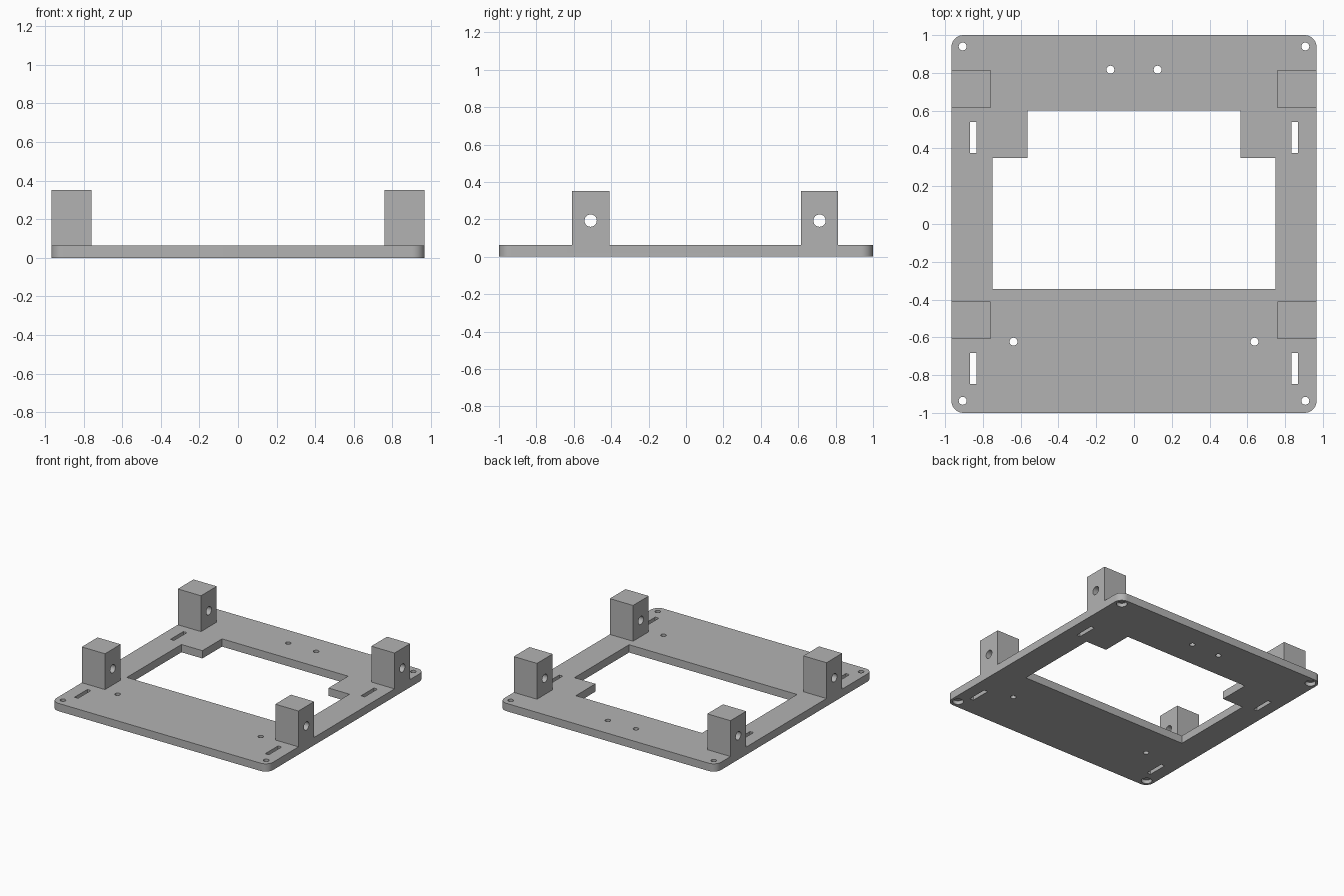
import bpy
import bmesh
from math import pi, radians
from mathutils import Matrix, Vector

cube = bpy.data.objects.get("Cube")
if cube:
    bpy.data.objects.remove(cube, do_unlink=True)

GREY = (0.45, 0.45, 0.45, 1)
grey = bpy.data.materials.new("plain grey")
grey.use_nodes = True
grey.diffuse_color = GREY
grey.node_tree.nodes["Principled BSDF"].inputs["Base Color"].default_value = GREY

HALF_X, HALF_Y, THICK, TOP = 0.967, 1.0, 0.063, 0.352


def add_box(bm, x, y, z):
    """Box from three (low, high) ranges."""
    size = [b - a for a, b in (x, y, z)]
    mid = Vector([(a + b) / 2 for a, b in (x, y, z)])
    return bmesh.ops.create_cube(
        bm, size=1, matrix=Matrix.Translation(mid) @ Matrix.Diagonal((*size, 1)))


def add_rod(bm, centre, radius, length, axis="Z"):
    turn = Matrix.Rotation(pi / 2, 4, "Y") if axis == "X" else Matrix()
    bmesh.ops.create_cone(
        bm, cap_ends=True, segments=32, radius1=radius, radius2=radius,
        depth=length, matrix=Matrix.Translation(centre) @ turn)


def make_object(name, bm):
    mesh = bpy.data.meshes.new(name)
    bm.to_mesh(mesh)
    bm.free()
    mesh.materials.append(grey)
    obj = bpy.data.objects.new(name, mesh)
    bpy.context.collection.objects.link(obj)
    return obj


def combine(target, tool, operation):
    """Apply a boolean, then discard the tool object."""
    mod = target.modifiers.new(operation.lower(), "BOOLEAN")
    mod.operation, mod.solver, mod.object = operation, "EXACT", tool
    mod.use_self = True
    tool.hide_render = True
    bpy.context.view_layer.objects.active = target
    bpy.ops.object.modifier_apply(modifier=mod.name)
    bpy.data.objects.remove(tool, do_unlink=True)


# Base plate with rounded corners
bm = bmesh.new()
add_box(bm, (-HALF_X, HALF_X), (-HALF_Y, HALF_Y), (0, THICK))
uprights = [e for e in bm.edges
            if abs(e.verts[0].co.z - e.verts[1].co.z) > THICK / 2]
bmesh.ops.bevel(bm, geom=uprights, offset=0.065, segments=10,
                profile=0.5, affect="EDGES")
frame = make_object("mounting_frame", bm)

# Four side blocks, flush with the plate edges
bm = bmesh.new()
for y in (-0.51, 0.714):
    for x in ((-HALF_X, -0.76), (0.76, HALF_X)):
        add_box(bm, x, (y - 0.1, y + 0.1), (0.02, TOP))
combine(frame, make_object("side_blocks", bm), "UNION")

# Stepped central opening
bm = bmesh.new()
add_box(bm, (-0.75, 0.75), (-0.345, 0.35), (-0.1, 0.2))
add_box(bm, (-0.563, 0.563), (0, 0.6), (-0.15, 0.15))
combine(frame, make_object("opening_cutter", bm), "DIFFERENCE")

# Screw holes, strap slots and block bores
bm = bmesh.new()
for side in (-1, 1):
    for x, y in ((0.907, 0.94), (0.907, -0.936), (0.125, 0.817), (0.638, -0.623)):
        add_rod(bm, (side * x, y, 0), 0.021, 0.4)
    for y in (0.459, -0.764):
        add_box(bm, sorted((side * 0.835, side * 0.867)),
                (y - 0.082, y + 0.082), (-0.1, 0.2))
    for y in (-0.51, 0.714):
        add_rod(bm, (side * 0.86, y, 0.193), 0.033, 0.4, "X")
combine(frame, make_object("hole_cutter", bm), "DIFFERENCE")

# Screw head recesses under the corners
bm = bmesh.new()
for x in (-0.907, 0.907):
    for y in (0.94, -0.936):
        add_rod(bm, (x, y, 0), 0.04, 0.06)
combine(frame, make_object("recess_cutter", bm), "DIFFERENCE")

# Smooth round walls, crisp edges
bpy.ops.object.select_all(action="DESELECT")
frame.select_set(True)
bpy.context.view_layer.objects.active = frame
bpy.ops.object.shade_smooth_by_angle(angle=radians(30))
